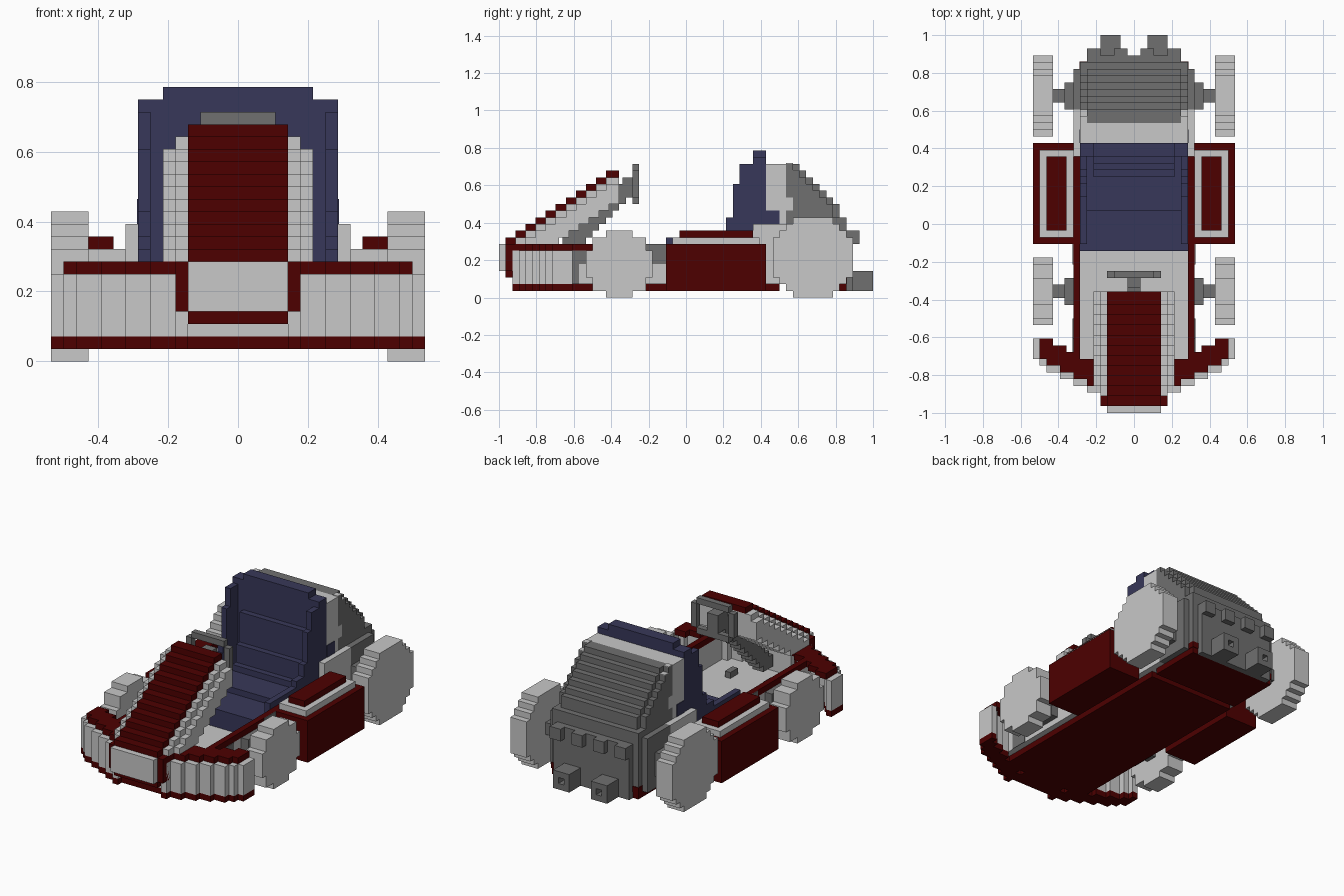
import bpy
import bmesh
import math
from mathutils import Matrix, Vector

default_cube = bpy.data.objects.get("Cube")
if default_cube:
    bpy.data.objects.remove(default_cube, do_unlink=True)

UNIT = 1 / 28  # edge length of one block


def make_material(name, red, green, blue):
    material = bpy.data.materials.new(name)
    material.use_nodes = True
    colour = (red, green, blue, 1)
    material.diffuse_color = colour
    shader = material.node_tree.nodes["Principled BSDF"]
    shader.inputs["Base Color"].default_value = colour
    shader.inputs["Roughness"].default_value = 0.8
    return material


light_grey = make_material("light grey", 0.58, 0.58, 0.58)
dark_grey = make_material("dark grey", 0.16, 0.16, 0.16)
dark_red = make_material("dark red", 0.075, 0, 0)
navy_blue = make_material("navy blue", 0.039, 0.039, 0.1)


class Part:
    """A flat-shaded part collected from blocks measured in block units."""

    def __init__(self, name, material):
        self.name, self.material = name, material
        self.mesh = bmesh.new()

    def block(self, x, y, z):
        low, high = Vector((x[0], y[0], z[0])), Vector((x[1], y[1], z[1]))
        place = Matrix.Translation((low + high) / 2 * UNIT)
        size = Matrix.Diagonal(((high - low) * UNIT).to_4d())
        size[3][3] = 1
        bmesh.ops.create_cube(self.mesh, size=1, matrix=place @ size)
        return self

    def centred(self, half, y, z):
        return self.block((-half, half), y, z)

    def pair(self, x, y, z):
        self.block(x, y, z)
        return self.block((-x[1], -x[0]), y, z)

    def frame(self, x, y, z, rim=1):
        self.block((x[0], x[0] + rim), y, z)
        self.block((x[1] - rim, x[1]), y, z)
        inner = (x[0] + rim, x[1] - rim)
        self.block(inner, y, (z[0], z[0] + rim))
        return self.block(inner, y, (z[1] - rim, z[1]))

    def finish(self):
        data = bpy.data.meshes.new(self.name)
        self.mesh.to_mesh(data)
        self.mesh.free()
        data.materials.append(self.material)
        item = bpy.data.objects.new(self.name, data)
        bpy.context.collection.objects.link(item)
        return item


# Stepped wheels, axles and hubs
for end, centre, radius in (("front", -10, 5), ("rear", 19, 6)):
    for side, x in (("left", (12, 15)), ("right", (-15, -12))):
        wheel = Part(f"{end}_{side}_wheel", light_grey)
        for row in range(2 * radius):
            rise = row + 0.5 - radius
            half = round(math.sqrt(radius * radius - rise * rise) + 0.15)
            wheel.block(x, (centre - half, centre + half), (row, row + 1))
        wheel.finish()
    axle = Part(f"{end}_axle", dark_grey)
    axle.pair((8, 12), (centre - 1, centre + 1), (radius - 1, radius + 1))
    axle.pair((8, 10.3), (centre - 2, centre + 2), (radius - 2, radius + 2))
    axle.finish()

# Floor pan in two plates with rear corners, and low side walls
pan = Part("underside_pan", dark_red)
pan.centred(8, (-22, 14), (1, 2)).centred(8, (15, 24), (1, 2))
pan.pair((7, 8.1), (23, 24.1), (2, 3))
pan.finish()
Part("cabin_floor", light_grey).centred(8, (-24, 12), (2, 3)).finish()
Part("side_walls", light_grey).pair((8, 9), (-21, 12), (2, 7)).finish()
Part("side_wall_caps", dark_red).pair((8, 9), (-21, 12), (7, 8)).finish()
panels = Part("side_wall_panels", dark_grey)
panels.pair((9, 9.1), (-17, -14), (5, 7)).pair((9, 9.1), (-19, -16), (2, 5))
panels.pair((9, 9.1), (-6, -3), (5, 8))
panels.finish()

# Side pods with a framed lid
Part("side_pods", dark_red).pair((9, 15), (-3, 12), (1, 8)).finish()
Part("side_pod_rims", light_grey).pair((9, 14), (-2, 11), (8, 9)).finish()
Part("side_pod_lids", dark_red).pair((10, 13), (-1, 10), (9, 10)).finish()


# Swept front bumper in columns
def bumper_front(column):
    return math.floor((column - 5) * 0.56) - 25


bumper = Part("front_bumper", light_grey)
bumper_top = Part("front_bumper_top", dark_red)
bumper_lip = Part("front_bumper_lip", dark_red)
for column in range(4, 15):
    front = bumper_front(column)
    x = (column, column + 1)
    bumper.pair(x, (front, front + 3), (2, 7))
    bumper_lip.pair(x, (front, front + 3), (1, 2))
    if column < 14:
        back = min(bumper_front(column + 1) + 4, -17)
        bumper_top.pair(x, (front + 1, back), (7, 8))
bumper_lip.centred(4, (-25, -21), (1, 2))
bumper.centred(4, (-25, -22), (2, 7))
for piece in (bumper, bumper_top, bumper_lip):
    piece.finish()

# Nose with a light plate
nose = Part("nose", dark_red)
nose.centred(5, (-27, -23), (4, 8)).centred(4, (-27, -23), (3, 4))
nose.finish()
Part("nose_plate", light_grey).centred(4, (-28, -27), (4, 8)).finish()

# Rising stepped hood with a red centre
hood = Part("hood_stripe", dark_red)
hood_sides = Part("hood_sides", light_grey)
for step in range(11):
    front, level = 1.5 * step - 27, step + 8
    back = min(front + 5, -10)
    hood.centred(4, (front, min(front + 2, -10)), (level, level + 1))
    if step > 0:
        hood_sides.centred(5, (front, back), (level - 1, level))
    if step > 1:
        hood_sides.centred(6, (front, back), (level - 2, level - 1))
hood.finish()
hood_sides.finish()

# Steering column, pedals and wheel
column = Part("steering_column", dark_grey)
for step in range(-4, 9):
    back, level = step - 17, step + 8
    column.centred(1, (back - 0.5, back + 2), (level, level + 2))
column.finish()
Part("pedals", dark_grey).pair((3, 4), (-18, -16), (3, 4)).finish()
steering = Part("steering_wheel", dark_grey)
steering.pair((3, 4), (-8, -7), (15, 19))
steering.centred(3, (-8, -7), (19, 20)).centred(3, (-8, -7), (14, 15))
steering.centred(1, (-8, -7), (15, 18))
steering.finish()

# Bucket seat: cushion, stepped backrest and side bolsters
seat = Part("seat", navy_blue)
seat.centred(8, (-4, 10), (3, 6)).centred(7, (2, 10), (6, 7))
for front, top in ((10, 22), (9, 16), (8, 11), (7, 8)):
    seat.centred(6, (front, 12), (6, top))
seat.pair((6, 8), (10, 12), (6, 21))
for front, top in ((-3, 9), (4, 10), (6, 12), (7, 17), (8, 20)):
    seat.pair((7, 8), (front, 12), (6, top))
seat.pair((8, 8.1), (12, 14), (11, 13))
seat.finish()

# Rear body: light front section, dark engine cover
rear_body = Part("rear_body", light_grey)
engine = Part("engine_cover", dark_grey)
rear_body.centred(9, (12, 17), (2, 11)).pair((8, 9), (10, 12), (8, 11))
engine.centred(9, (17, 23), (2, 11)).centred(8, (17, 23), (11, 12))
engine.centred(8, (23, 24), (2, 12)).centred(7, (24, 25), (1, 10))

# Sloping hump, one layer per block of height
for level in range(11, 20):
    top = level + 1
    back = min(36 - level, 23)
    split = 16 if level in (13, 14) else 15
    rear_body.centred(8, (12, split), (level, top))
    engine.centred(7, (split, back), (level, top))
    if back - 1 > split:
        engine.pair((7, 8), (split, back - 1), (level, top))
# Light edge strips beside the hump's top
rear_body.pair((7, 8), (15, 16), (20, 20.1))
rear_body.pair((7, 8), (16, 17), (19, 19.1))
rear_body.finish()
engine.finish()

# Rear lamps and hollow exhaust pipes
lamps = Part("rear_lamps", dark_grey)
for inner in (1, 5):
    lamps.pair((inner, inner + 2), (25, 26), (8, 10))
lamps.finish()
for side, inner in (("left", 2), ("right", -5)):
    pipe = Part(f"{side}_exhaust", dark_grey)
    pipe.frame((inner, inner + 3), (25, 28), (1, 4))
    pipe.block((inner + 1, inner + 2), (25, 26), (2, 3))
    pipe.finish()
